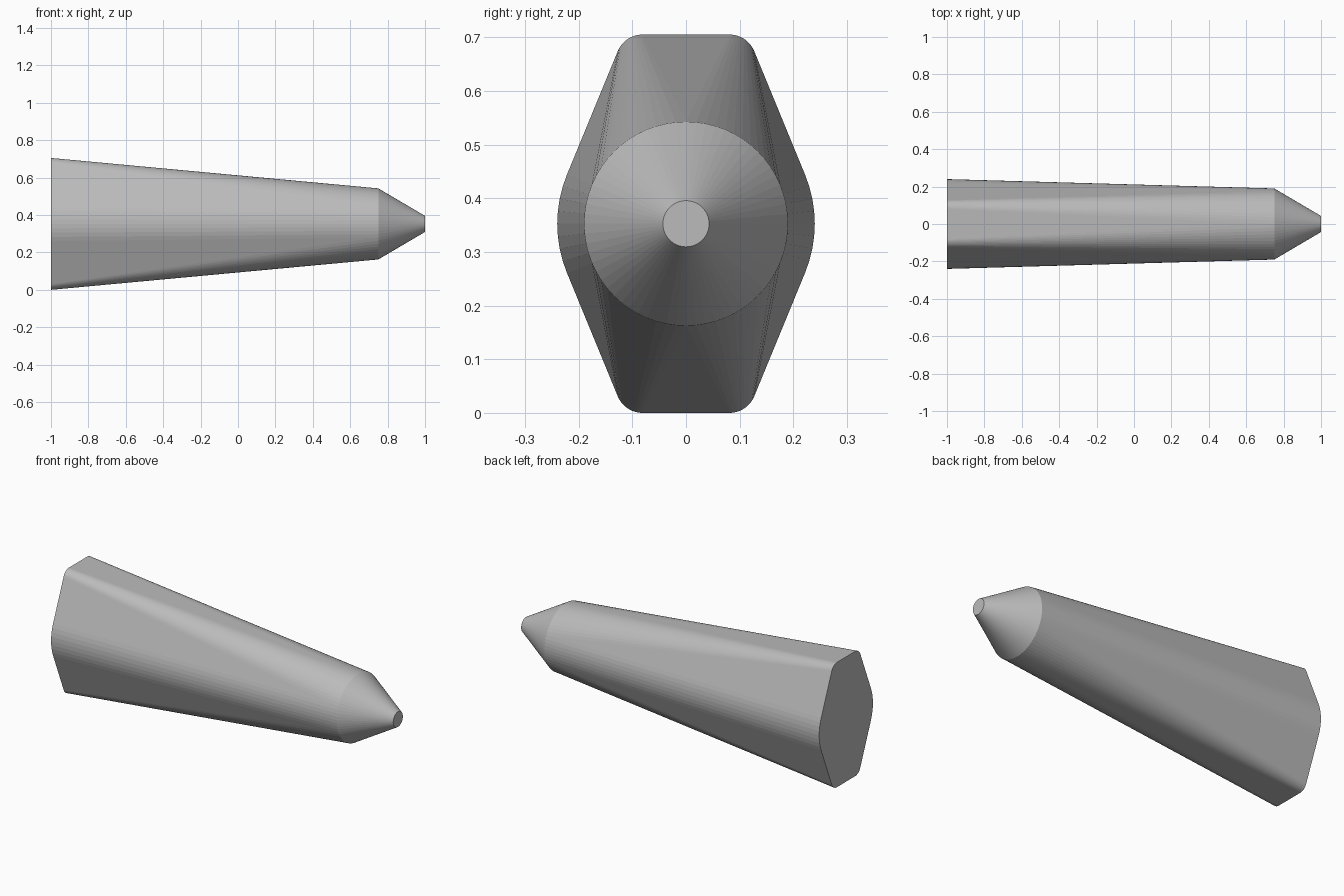
import bpy, bmesh, math
from mathutils import Vector

if "Cube" in bpy.data.objects:
    bpy.data.objects.remove(bpy.data.objects["Cube"])

SEG = 64             # sides of a full circle
AXIS_Z = 0.3525      # height of the centre line


def disc(x, radius, y=0.0, z=0.0):
    """Ring of points in the plane x, around (y, z) relative to the axis."""
    return [Vector((x, y + radius * math.cos(2 * math.pi * i / SEG),
                    AXIS_Z + z + radius * math.sin(2 * math.pi * i / SEG)))
            for i in range(SEG)]


# Wide end: rounded hexagon outlined by one middle disc and four corner discs
points = disc(-1.0, 0.24)
for sy in (-1, 1):
    for sz in (-1, 1):
        points += disc(-1.0, 0.05, sy * 0.081, sz * 0.3025)

# Round shoulder and blunt tip
points += disc(0.75, 0.19) + disc(1.0, 0.043)

# Skin the sections into one tapered convex body
bm = bmesh.new()
for p in points:
    bm.verts.new(p)
bmesh.ops.convex_hull(bm, input=bm.verts[:])
bmesh.ops.delete(bm, geom=[v for v in bm.verts if not v.link_faces], context='VERTS')
bmesh.ops.dissolve_limit(bm, angle_limit=math.radians(0.1),
                         verts=bm.verts[:], edges=bm.edges[:])
bmesh.ops.recalc_face_normals(bm, faces=bm.faces[:])

mesh = bpy.data.meshes.new("tapered_body")
bm.to_mesh(mesh)
bm.free()
body = bpy.data.objects.new("tapered_body", mesh)
bpy.context.collection.objects.link(body)

# Single grey colour
grey = bpy.data.materials.new("grey")
grey.diffuse_color = (0.5, 0.5, 0.5, 1.0)
grey.use_nodes = True
grey.node_tree.nodes["Principled BSDF"].inputs["Base Color"].default_value = grey.diffuse_color
mesh.materials.append(grey)
